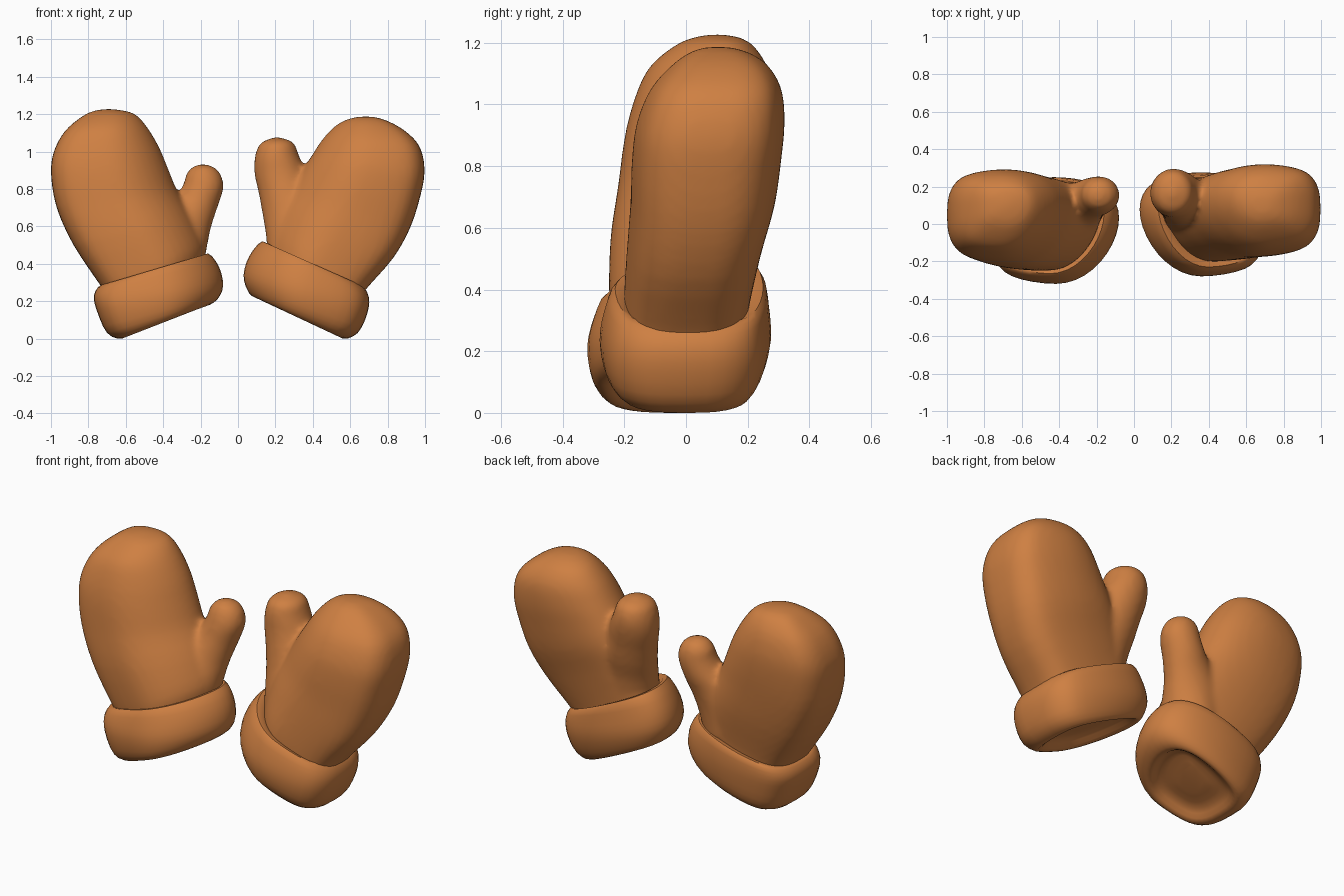
import bpy, bmesh, math

if "Cube" in bpy.data.objects:
    bpy.data.objects.remove(bpy.data.objects["Cube"])

wool = bpy.data.materials.new("orange_brown_wool")
wool.diffuse_color = (0.62, 0.215, 0.055, 1)
wool.use_nodes = True
wool.node_tree.nodes["Principled BSDF"].inputs["Base Color"].default_value = wool.diffuse_color


def smooth_rings(rings, steps=3):
    """Catmull-Rom interpolation between the ring parameters."""
    out = []
    n = len(rings)
    for i in range(n - 1):
        p0, p1, p2, p3 = (rings[max(0, min(n - 1, k))] for k in range(i - 1, i + 3))
        for s in range(steps):
            t = s / steps
            out.append([0.5 * (2 * b + (c - a) * t + (2 * a - 5 * b + 4 * c - d) * t * t
                               + (3 * b - a - 3 * c + d) * t ** 3)
                        for a, b, c, d in zip(p0, p1, p2, p3)])
    out.append(list(rings[-1]))
    return out


def loft(name, rings, thumb_side=0, skew=0.0, fade=0.0, segs=40):
    """Each ring: left x, left z, right x, right z, front y, back y.
    The thumb side is rounder and swept back; the outer side is boxier."""
    bm = bmesh.new()
    loops = []
    all_rings = smooth_rings(rings)
    for i, (lx, lz, rx, rz, y0, y1) in enumerate(all_rings):
        k_back = skew * (1 - fade * i / (len(all_rings) - 1))
        loop = []
        for k in range(segs):
            a = 2 * math.pi * k / segs
            inner = math.cos(a) * thumb_side
            e = 2 / (2.0 if inner >= 0 else 2.0 + 0.9 * min(1, -inner * 1.5))
            u = math.copysign(abs(math.cos(a)) ** e, math.cos(a))
            v = math.copysign(abs(math.sin(a)) ** e, math.sin(a))
            shift = k_back * max(0, u * thumb_side) ** 2
            loop.append(bm.verts.new(((lx + rx) / 2 + u * (rx - lx) / 2,
                                      (y0 + y1) / 2 + v * (y1 - y0) / 2 + shift,
                                      (lz + rz) / 2 + u * (rz - lz) / 2)))
        loops.append(loop)
    for a, b in zip(loops, loops[1:]):
        for k in range(segs):
            j = (k + 1) % segs
            bm.faces.new((a[k], a[j], b[j], b[k]))
    bm.faces.new(loops[0])
    bm.faces.new(loops[-1])
    bmesh.ops.remove_doubles(bm, verts=bm.verts, dist=0.0005)
    bmesh.ops.recalc_face_normals(bm, faces=bm.faces)
    me = bpy.data.meshes.new(name)
    bm.to_mesh(me)
    bm.free()
    me.materials.append(wool)
    ob = bpy.data.objects.new(name, me)
    bpy.context.collection.objects.link(ob)
    bpy.ops.object.select_all(action='DESELECT')
    ob.select_set(True)
    bpy.context.view_layer.objects.active = ob
    bpy.ops.object.shade_smooth_by_angle(angle=math.radians(50))
    return ob


def blend(name, hand, thumb):
    """Fuse hand and thumb into one soft surface."""
    bpy.ops.object.select_all(action='DESELECT')
    thumb.select_set(True)
    hand.select_set(True)
    bpy.context.view_layer.objects.active = hand
    bpy.ops.object.join()
    hand.name = name
    remesh = hand.modifiers.new("fuse", 'REMESH')
    remesh.mode = 'VOXEL'
    remesh.voxel_size = 0.016
    remesh.use_smooth_shade = True
    soft = hand.modifiers.new("soften", 'SMOOTH')
    soft.factor = 0.5
    soft.iterations = 8


# Left mitten: hand with thumb, rolled cuff with a shallow opening
hand = loft("left_hand", [
    (-.69, .22, -.19, .38, -.24, .20), (-.74, .29, -.18, .49, -.25, .21),
    (-.88, .50, -.24, .64, -.245, .25), (-.97, .70, -.32, .78, -.22, .275),
    (-1.0, .88, -.37, .90, -.20, .29), (-.985, 1.0, -.42, 1.02, -.17, .29),
    (-.925, 1.11, -.485, 1.13, -.12, .265), (-.83, 1.19, -.55, 1.20, -.03, .215),
    (-.76, 1.22, -.63, 1.222, .04, .16), (-.69, 1.228, -.69, 1.228, .10, .10)],
    thumb_side=1, skew=0.09, fade=1.0)
thumb = loft("left_thumb", [
    (-.50, .42, -.19, .36, -.12, .21), (-.48, .60, -.165, .49, -.07, .22),
    (-.40, .70, -.145, .59, -.01, .23),
    (-.33, .76, -.11, .70, .03, .25), (-.29, .83, -.078, .80, .05, .255),
    (-.277, .88, -.088, .87, .07, .245), (-.24, .92, -.125, .915, .10, .215),
    (-.185, .935, -.185, .935, .155, .155)])
blend("left_hand_and_thumb", hand, thumb)
loft("left_cuff", [
    (-.47, .09, -.33, .15, -.10, .05), (-.57, .055, -.23, .195, -.20, .13),
    (-.62, .0, -.17, .175, -.26, .19), (-.70, .03, -.11, .21, -.305, .225),
    (-.755, .15, -.08, .28, -.32, .245), (-.77, .23, -.10, .38, -.30, .25),
    (-.735, .285, -.16, .455, -.265, .235), (-.68, .27, -.22, .41, -.20, .16)],
    thumb_side=1, skew=0.07)

# Right mitten
hand = loft("right_hand", [
    (.16, .44, .64, .20, -.20, .20), (.18, .55, .69, .27, -.20, .215),
    (.22, .68, .83, .43, -.19, .25), (.28, .79, .92, .59, -.18, .29),
    (.345, .90, .975, .76, -.175, .31), (.395, .98, .998, .90, -.16, .32),
    (.455, 1.07, .97, 1.03, -.115, .31), (.53, 1.145, .88, 1.12, -.04, .26),
    (.61, 1.18, .77, 1.175, .03, .18), (.69, 1.188, .69, 1.188, .10, .10)],
    thumb_side=-1, skew=0.09, fade=1.0)
thumb = loft("right_thumb", [
    (.16, .42, .50, .42, -.10, .20), (.148, .56, .48, .60, -.06, .22),
    (.13, .67, .44, .72, -.02, .25),
    (.11, .78, .39, .82, .01, .27), (.088, .88, .36, .90, .03, .29),
    (.09, .97, .325, .98, .04, .295), (.12, 1.045, .295, 1.05, .07, .265),
    (.205, 1.08, .205, 1.08, .165, .165)])
blend("right_hand_and_thumb", hand, thumb)
loft("right_cuff", [
    (.28, .19, .42, .125, -.07, .09), (.17, .235, .51, .07, -.15, .17),
    (.09, .22, .56, .0, -.21, .215), (.05, .26, .64, .03, -.26, .25),
    (.03, .34, .69, .13, -.28, .275), (.06, .44, .70, .22, -.265, .27),
    (.13, .52, .66, .285, -.23, .25), (.19, .47, .60, .26, -.16, .17)],
    thumb_side=-1, skew=0.08)
